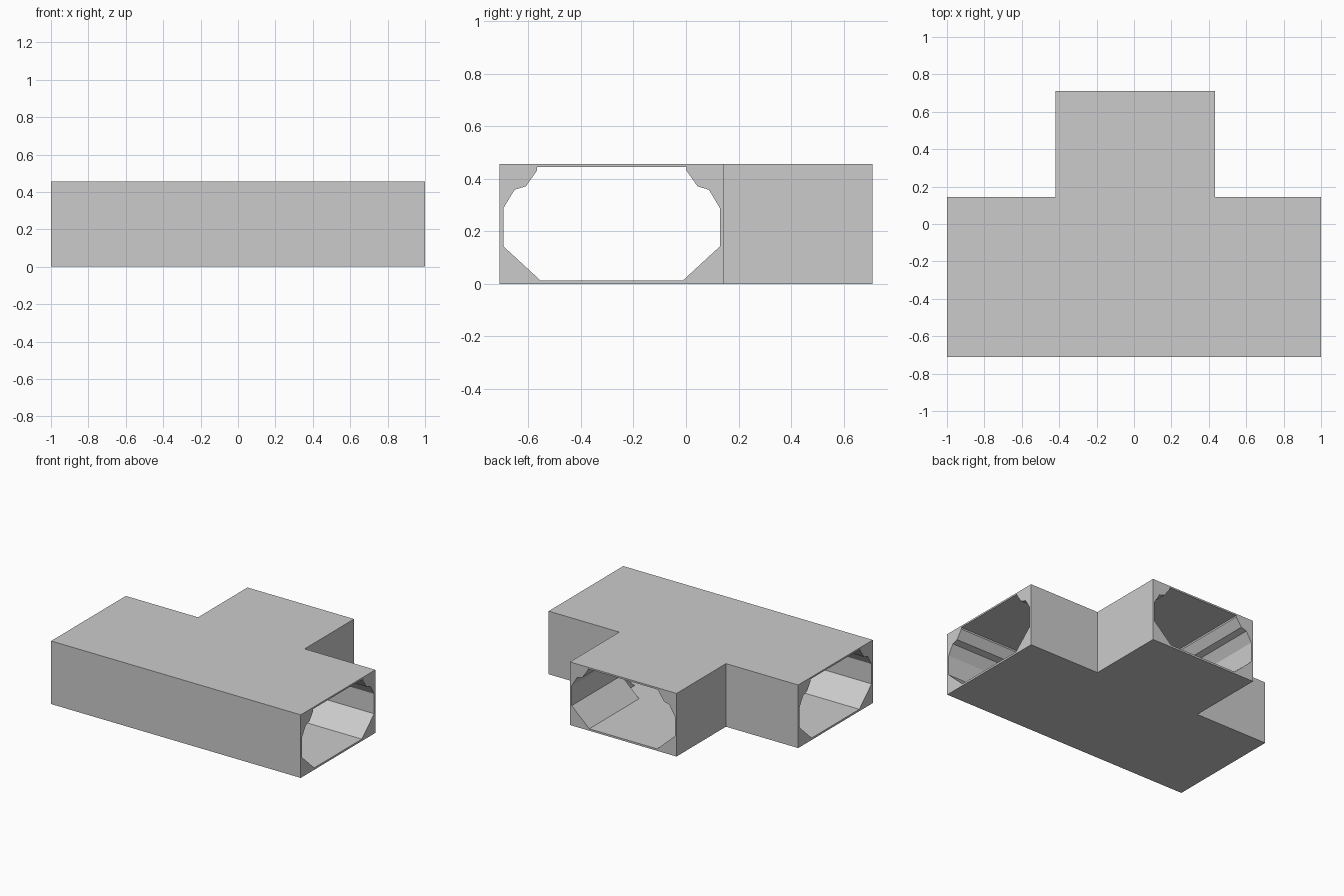
import bpy, bmesh
from mathutils import Vector

if "Cube" in bpy.data.objects:
    bpy.data.objects.remove(bpy.data.objects["Cube"])


def prism(name, base, offset):
    """Solid made by extruding a closed outline along an offset."""
    bm = bmesh.new()
    face = bm.faces.new([bm.verts.new(p) for p in base])
    ext = bmesh.ops.extrude_face_region(bm, geom=[face], use_keep_orig=True)
    moved = [g for g in ext["geom"] if isinstance(g, bmesh.types.BMVert)]
    bmesh.ops.translate(bm, verts=moved, vec=Vector(offset))
    bmesh.ops.recalc_face_normals(bm, faces=bm.faces)
    mesh = bpy.data.meshes.new(name)
    bm.to_mesh(mesh)
    bm.free()
    obj = bpy.data.objects.new(name, mesh)
    bpy.context.collection.objects.link(obj)
    return obj


def carve(target, cutter):
    cutter.hide_render = True
    mod = target.modifiers.new("carve", 'BOOLEAN')
    mod.operation = 'DIFFERENCE'
    mod.solver = 'EXACT'
    mod.object = cutter
    bpy.context.view_layer.objects.active = target
    bpy.ops.object.modifier_apply(modifier=mod.name)
    bpy.data.objects.remove(cutter, do_unlink=True)


HEIGHT, LOW, HIGH = 0.457, 0.014, 0.445
MAIN_Y, BRANCH_X = -0.283, 0.006      # passage centre lines
INNER, OUTER = 0.413, 0.427           # half widths

# T-shaped outer block
back = MAIN_Y + OUTER
left, right = BRANCH_X - OUTER, BRANCH_X + OUTER
plan = [(-1, -0.71), (1, -0.71), (1, back), (right, back),
        (right, 0.71), (left, 0.71), (left, back), (-1, back)]
corridor = prism("t_corridor", [(x, y, 0) for x, y in plan], (0, 0, HEIGHT))

# Passage cross-section: chamfered floor corners, stepped ceiling trim
half = [(0.272, LOW), (INNER, 0.144), (INNER, 0.288), (0.370, 0.359),
        (0.327, 0.372), (0.284, 0.433), (0.284, HIGH)]
profile = half + [(-u, z) for u, z in reversed(half)]

# Straight passage, open at both ends
carve(corridor, prism("main_passage",
      [(-1.2, MAIN_Y + u, z) for u, z in profile], (2.4, 0, 0)))

# Junction opening, where the trims stop square
carve(corridor, prism("junction_opening",
      [(BRANCH_X + sx * INNER, y, LOW) for sx, y in
       ((-1, -0.2), (1, -0.2), (1, back - 0.004), (-1, back - 0.004))],
      (0, 0, HIGH - LOW)))

# Side passage, open at the back
carve(corridor, prism("branch_passage",
      [(BRANCH_X + u, 0.05, z) for u, z in profile], (0, 0.9, 0)))
